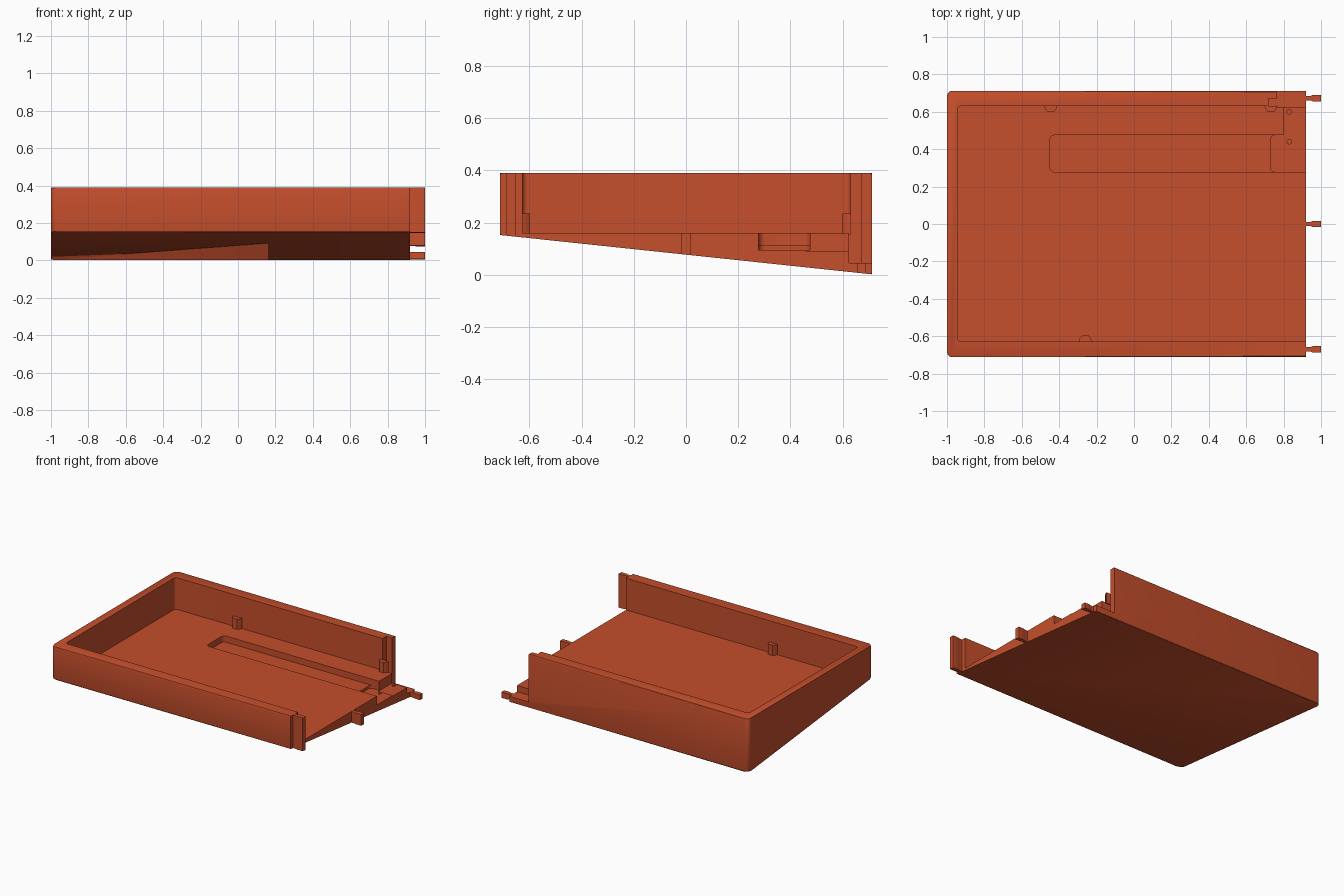
import bpy, bmesh, math

if "Cube" in bpy.data.objects:
    bpy.data.objects.remove(bpy.data.objects["Cube"])

mat = bpy.data.materials.new("burnt_orange")
mat.diffuse_color = (0.56, 0.077, 0.025, 1)
mat.use_nodes = True
mat.node_tree.nodes["Principled BSDF"].inputs["Base Color"].default_value = mat.diffuse_color

SLOPE = -0.15 / 1.42


def underside(y):
    """Height of the tilted underside at a given depth."""
    return 0.0775 + SLOPE * y


def rounded_rect(x0, x1, y0, y1, radii, seg=6):
    """Plan outline; radii are for left-front, right-front, right-back, left-back."""
    corners = [(x0, y0, 1, 1, 180), (x1, y0, -1, 1, 270),
               (x1, y1, -1, -1, 0), (x0, y1, 1, -1, 90)]
    pts = []
    for (x, y, sx, sy, a), r in zip(corners, radii):
        if r == 0:
            pts.append((x, y))
            continue
        for i in range(seg + 1):
            t = math.radians(a + 90 * i / seg)
            pts.append((x + sx * r + r * math.cos(t), y + sy * r + r * math.sin(t)))
    return pts


def prism(name, pts, z0, z1, bevel=0):
    """Upright prism; z0 is a number or a function of y."""
    bm = bmesh.new()
    low = [bm.verts.new((x, y, z0(y) if callable(z0) else z0)) for x, y in pts]
    top = [bm.verts.new((x, y, z1)) for x, y in pts]
    bm.faces.new(low[::-1])
    bm.faces.new(top)
    n = len(pts)
    for i in range(n):
        j = (i + 1) % n
        bm.faces.new((low[i], low[j], top[j], top[i]))
    if bevel:
        right = max(p[0] for p in pts) - 1e-4
        rims = [e for ring in (low, top) for e in bm.edges
                if all(v in ring for v in e.verts)
                and not all(v.co.x > right for v in e.verts)]
        bmesh.ops.bevel(bm, geom=rims, offset=bevel, segments=2,
                        profile=0.5, affect='EDGES', clamp_overlap=True)
    bmesh.ops.recalc_face_normals(bm, faces=bm.faces[:])
    me = bpy.data.meshes.new(name)
    bm.to_mesh(me)
    bm.free()
    me.materials.append(mat)
    ob = bpy.data.objects.new(name, me)
    bpy.context.collection.objects.link(ob)
    return ob


def box(x0, x1, y0, y1):
    return rounded_rect(x0, x1, y0, y1, (0, 0, 0, 0))


def circle(x, y, r, n=16):
    return [(x + r * math.cos(2 * math.pi * i / n), y + r * math.sin(2 * math.pi * i / n))
            for i in range(n)]


def carve(target, pts, z0, z1=0.6):
    cutter = prism("cutter", pts, z0, z1)
    cutter.hide_render = True
    mod = target.modifiers.new("cut", 'BOOLEAN')
    mod.operation = 'DIFFERENCE'
    mod.solver = 'EXACT'
    mod.object = cutter
    bpy.context.view_layer.objects.active = target
    bpy.ops.object.modifier_apply(modifier=mod.name)
    bpy.data.objects.remove(cutter)


# Wedge-shaped tray, open on the right
tray = prism("tray", rounded_rect(-1, 0.92, -0.712, 0.712, (0.03, 0, 0, 0.03)),
             underside, 0.39, 0.006)
carve(tray, rounded_rect(-0.945, 1.1, -0.627, 0.63, (0.02, 0, 0, 0.02)), 0.16)

# Long floor pocket, its deeper right end, and the lowered back ledge
carve(tray, rounded_rect(-0.45, 0.76, 0.278, 0.475, (0.025, 0, 0, 0.025)), 0.115)
carve(tray, rounded_rect(0.73, 1.1, 0.278, 0.475, (0.025, 0, 0, 0.025)), 0.095)
carve(tray, box(0.80, 1.1, 0.46, 0.64), 0.09)

# Stepped notch at the right end of the back wall
carve(tray, [(0.72, 0.625), (1.1, 0.625), (1.1, 0.8), (0.765, 0.8),
             (0.765, 0.672), (0.72, 0.672)], 0.045)

# Screw holes in the ledge
for y in (0.44, 0.60):
    carve(tray, circle(0.83, y, 0.012), 0.065)

# Joining tongues with narrow necks on the right edge
for name, y, top in (("front_tongue", -0.67, 0.39), ("middle_tongue", 0.0, 0.16),
                     ("back_tongue", 0.673, 0.045)):
    a, b = 0.012, 0.017
    prism(name, [(0.915, y - a), (0.945, y - a), (0.955, y - b), (1, y - b),
                 (1, y + b), (0.955, y + b), (0.945, y + a), (0.915, y + a)],
          underside, top)

# Support pegs against the inner walls
for name, x, y, s in (("back_left_peg", -0.445, 0.632, -1), ("back_right_peg", 0.732, 0.632, -1),
                      ("front_peg", -0.26, -0.629, 1)):
    pts = [(-0.035, 0), (0.035, 0), (0.03, 0.016), (0.018, 0.032), (-0.018, 0.032), (-0.03, 0.016)]
    prism(name, [(x + px, y + s * py) for px, py in pts][::s], 0.155, 0.235)

# Smooth rounded corners while keeping hard edges
for ob in bpy.context.scene.objects:
    ob.select_set(True)
bpy.context.view_layer.objects.active = tray
bpy.ops.object.shade_smooth_by_angle(angle=math.radians(30))
